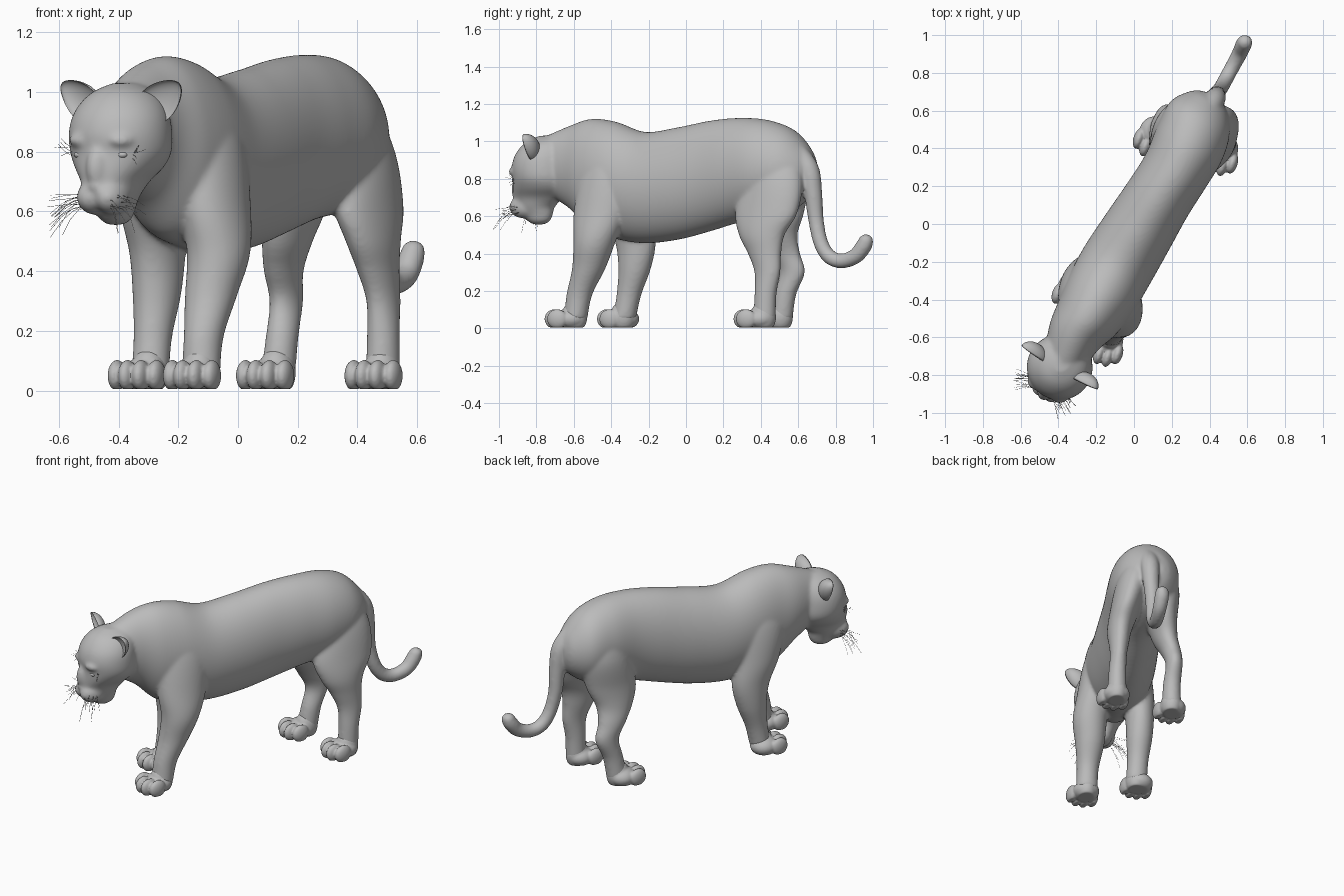
import bpy, bmesh, math, random
from mathutils import Vector, Matrix

random.seed(4)
FWD = Vector((-0.5, -0.866, 0))       # direction the animal faces
LEFT = Vector((0.866, -0.5, 0))       # its left-hand side
UP = Vector((0, 0, 1))
fur = bpy.data.materials.new("grey_fur")
fur.diffuse_color = (0.5, 0.5, 0.5, 1)


def head(f, s, z):
    """Head space (forward, left, height) to world."""
    return Vector((-0.40, -0.77, z)) + FWD * f + LEFT * s


def spline(rows, steps=6):
    """Catmull-Rom through rows of numbers."""
    out = []
    for i in range(len(rows) - 1):
        p = [rows[max(0, min(len(rows) - 1, i + k))] for k in (-1, 0, 1, 2)]
        for j in range(steps):
            t = j / steps
            out.append([0.5 * (2 * b + (c - a) * t + (2 * a - 5 * b + 4 * c - d) * t * t
                        + (3 * b - a - 3 * c + d) * t ** 3) for a, b, c, d in zip(*p)])
    return out + [list(rows[-1])]


def loft(bm, rings, n=56):
    """Closed tube through (centre, side axis, other axis) rings."""
    loops = []
    for c, a, b in rings:
        loops.append([bm.verts.new(c + a * math.cos(2 * math.pi * i / n) + b * math.sin(2 * math.pi * i / n))
                      for i in range(n)])
    for p, q in zip(loops, loops[1:]):
        for i in range(n):
            bm.faces.new((p[i], p[(i + 1) % n], q[(i + 1) % n], q[i]))
    bm.faces.new(loops[0][::-1])
    bm.faces.new(loops[-1])


def ball(bm, c, forward, left, up, size, seg=32):
    """Ellipsoid with half sizes along the given axes."""
    m = Matrix((forward * size[0], left * size[1], up * size[2])).transposed().to_4x4()
    m.translation = c
    return bmesh.ops.create_uvsphere(bm, u_segments=seg, v_segments=seg * 2 // 3, radius=1, matrix=m)["verts"]


def finish(bm, name, voxel=0, smooth=0):
    bmesh.ops.recalc_face_normals(bm, faces=bm.faces[:])
    for f in bm.faces:
        f.smooth = True
    me = bpy.data.meshes.new(name)
    bm.to_mesh(me)
    bm.free()
    me.materials.append(fur)
    ob = bpy.data.objects.new(name, me)
    bpy.context.collection.objects.link(ob)
    if voxel:
        r = ob.modifiers.new("merge", "REMESH")
        r.mode, r.voxel_size, r.use_smooth_shade = "VOXEL", voxel, True
        s = ob.modifiers.new("soften", "SMOOTH")
        s.factor, s.iterations = 0.5, smooth
    return ob


# Torso and neck: x, y, top, bottom, half width
skin = bmesh.new()
torso = [(-0.38, -0.74, 1.03, 0.72, 0.11), (-0.32, -0.60, 1.09, 0.63, 0.145), (-0.25, -0.50, 1.12, 0.52, 0.175),
         (-0.18, -0.38, 1.105, 0.48, 0.195), (-0.09, -0.22, 1.05, 0.455, 0.20), (0.02, -0.04, 1.075, 0.475, 0.192),
         (0.125, 0.13, 1.11, 0.52, 0.182), (0.22, 0.28, 1.125, 0.565, 0.182), (0.295, 0.43, 1.115, 0.59, 0.195),
         (0.35, 0.56, 1.065, 0.63, 0.18), (0.395, 0.645, 0.97, 0.70, 0.115), (0.41, 0.68, 0.89, 0.77, 0.05)]
loft(skin, [(Vector((x, y, (t + b) / 2)), LEFT * w, UP * (t - b) / 2) for x, y, t, b, w in spline(torso)])

# Legs: x, y, z, half width, half length
legs = {
    "left_fore": [(-0.12, -0.40, 1.04, 0.05, 0.08), (-0.095, -0.42, 0.85, 0.10, 0.15), (-0.075, -0.46, 0.62, 0.105, 0.15),
                  (-0.065, -0.49, 0.46, 0.103, 0.115), (-0.09, -0.52, 0.32, 0.087, 0.09), (-0.115, -0.57, 0.18, 0.066, 0.07),
                  (-0.125, -0.59, 0.05, 0.066, 0.062)],
    "right_fore": [(-0.25, -0.35, 1.02, 0.05, 0.08), (-0.285, -0.34, 0.82, 0.09, 0.15), (-0.285, -0.31, 0.62, 0.10, 0.14),
                   (-0.27, -0.27, 0.46, 0.086, 0.115), (-0.272, -0.275, 0.32, 0.078, 0.09), (-0.285, -0.305, 0.18, 0.064, 0.067),
                   (-0.295, -0.33, 0.05, 0.064, 0.062)],
    "left_hind": [(0.35, 0.47, 1.0, 0.08, 0.12), (0.405, 0.47, 0.80, 0.10, 0.17), (0.435, 0.43, 0.62, 0.087, 0.185),
                  (0.453, 0.405, 0.50, 0.073, 0.135), (0.47, 0.42, 0.40, 0.06, 0.097), (0.487, 0.435, 0.30, 0.05, 0.075),
                  (0.487, 0.425, 0.18, 0.053, 0.061), (0.485, 0.42, 0.05, 0.057, 0.062)],
    "right_hind": [(0.25, 0.52, 0.98, 0.08, 0.12), (0.215, 0.52, 0.80, 0.10, 0.15), (0.19, 0.49, 0.62, 0.087, 0.155),
                   (0.165, 0.49, 0.50, 0.073, 0.115), (0.153, 0.53, 0.40, 0.059, 0.086), (0.162, 0.568, 0.30, 0.05, 0.073),
                   (0.148, 0.53, 0.18, 0.053, 0.061), (0.133, 0.51, 0.05, 0.057, 0.062)]}
for rows in legs.values():
    loft(skin, [(Vector((x, y, z)), LEFT * w, FWD * l) for x, y, z, w, l in spline(rows)])

# Head: height, front, back, half width
skull = [(0.555, 0.05, -0.01, 0.025), (0.575, 0.085, -0.045, 0.05), (0.61, 0.12, -0.06, 0.065), (0.65, 0.155, -0.07, 0.085),
         (0.70, 0.165, -0.12, 0.105), (0.75, 0.16, -0.17, 0.145), (0.80, 0.155, -0.185, 0.17), (0.86, 0.16, -0.185, 0.174),
         (0.92, 0.145, -0.18, 0.163), (0.97, 0.112, -0.17, 0.135), (1.005, 0.07, -0.15, 0.095), (1.03, 0.01, -0.12, 0.04)]
loft(skin, [(head((f + b) / 2, 0, z), LEFT * w, FWD * (f - b) / 2) for z, f, b, w in spline(skull)])
# Nose bridge, muzzle pads and brows
for f, s, z, *size in [(0.09, 0, 0.745, 0.095, 0.052, 0.10), (0.095, 0.034, 0.648, 0.082, 0.056, 0.06),
                       (0.095, -0.034, 0.648, 0.082, 0.056, 0.06), (0.10, 0.07, 0.838, 0.06, 0.055, 0.03),
                       (0.10, -0.07, 0.838, 0.06, 0.055, 0.03), (0.15, 0, 0.685, 0.028, 0.03, 0.022)]:
    ball(skin, head(f, s, z), FWD, LEFT, UP, size)

# Tail: x, y, z, radius
tail = spline([(0.38, 0.58, 0.95, 0.06), (0.425, 0.655, 0.85, 0.057), (0.437, 0.68, 0.72, 0.049), (0.44, 0.695, 0.58, 0.042),
               (0.46, 0.72, 0.46, 0.04), (0.485, 0.765, 0.385, 0.04), (0.52, 0.83, 0.36, 0.04),
               (0.56, 0.905, 0.385, 0.042), (0.58, 0.95, 0.44, 0.044), (0.587, 0.962, 0.467, 0.04)])
pts = [Vector(r[:3]) for r in tail]
rings = []
side = Vector((0.89, -0.45, 0))
for i, p in enumerate(pts):
    t = (pts[min(i + 1, len(pts) - 1)] - pts[max(i - 1, 0)]).normalized()
    rings.append((p, side * tail[i][3], t.cross(side) * tail[i][3]))
loft(skin, rings, 24)
ball(skin, pts[-1], FWD, LEFT, UP, (0.041, 0.041, 0.037))
finish(skin, "body", 0.0085, 16)

# Paws with four toes each
aim = Vector((-0.3, -0.954, 0))
across = Vector((0.954, -0.3, 0))
for name, x, y in [("left_fore", -0.145, -0.64), ("right_fore", -0.33, -0.36),
                   ("left_hind", 0.463, 0.37), ("right_hind", 0.1, 0.46)]:
    bm = bmesh.new()
    c = Vector((x, y, 0))
    ball(bm, c - aim * 0.03 + UP * 0.05, aim, across, UP, (0.082, 0.08, 0.058))
    ankle = legs[name][-1]
    ball(bm, Vector((ankle[0], ankle[1], 0.06)) + aim * 0.008, aim, across, UP, (0.07, 0.062, 0.085))
    for s, f in ((-0.069, 0.03), (-0.024, 0.058), (0.024, 0.058), (0.069, 0.03)):
        ball(bm, c + aim * f + across * s + UP * 0.05, aim, across, UP, (0.056, 0.0285, 0.053))
    for v in bm.verts:
        v.co.z = max(v.co.z, 0.005)
    finish(bm, name + "_paw", 0.006, 5)

# Ears (cupped and tapered) and eyes
for sgn, label in ((1, "left"), (-1, "right")):
    bm = bmesh.new()
    out = (UP * 0.62 + LEFT * sgn * 0.78).normalized()
    face = FWD * 0.95 + LEFT * sgn * 0.2 - UP * 0.1
    face = (face - out * face.dot(out)).normalized()
    wide = face.cross(out)
    c = head(-0.01, sgn * 0.158, 0.973)
    for v in ball(bm, c, face, wide, out, (0.055, 0.062, 0.088)):
        r = v.co - c
        d, h = r.dot(face), r.dot(out) / 0.088
        if d > 0:
            v.co -= face * d * 1.55
        v.co -= wide * r.dot(wide) * 0.25 * h
    finish(bm, label + "_ear")
    bm = bmesh.new()
    ball(bm, head(0.118, sgn * 0.08, 0.79), FWD, LEFT, UP, (0.018, 0.022, 0.013))
    finish(bm, label + "_eye")

# Whiskers on muzzle and brow
cu = bpy.data.curves.new("whiskers", "CURVE")
cu.dimensions, cu.bevel_depth, cu.bevel_resolution = "3D", 0.0007, 0
for sgn in (1, -1):
    for i in range(22):
        muzzle = i < 17
        a = random.uniform(0.0, 0.06)
        p = head(0.15 - a, sgn * (0.04 + a * 0.6), random.uniform(0.61, 0.66)) if muzzle else \
            head(0.10, sgn * 0.11, random.uniform(0.77, 0.82))
        w = (LEFT * sgn * random.uniform(0.4, 1) + FWD * random.uniform(0.1, 0.6)).normalized()
        ln = random.uniform(0.06, 0.13) if muzzle else random.uniform(0.03, 0.07)
        drop = random.uniform(0.0, 0.11) if muzzle else random.uniform(-0.04, 0.02)
        sp = cu.splines.new("POLY")
        sp.points.add(3)
        for k in range(4):
            t = k / 3
            sp.points[k].co = (*(p + w * ln * t - UP * drop * t * t), 1)
cu.materials.append(fur)
bpy.context.collection.objects.link(bpy.data.objects.new("whiskers", cu))
